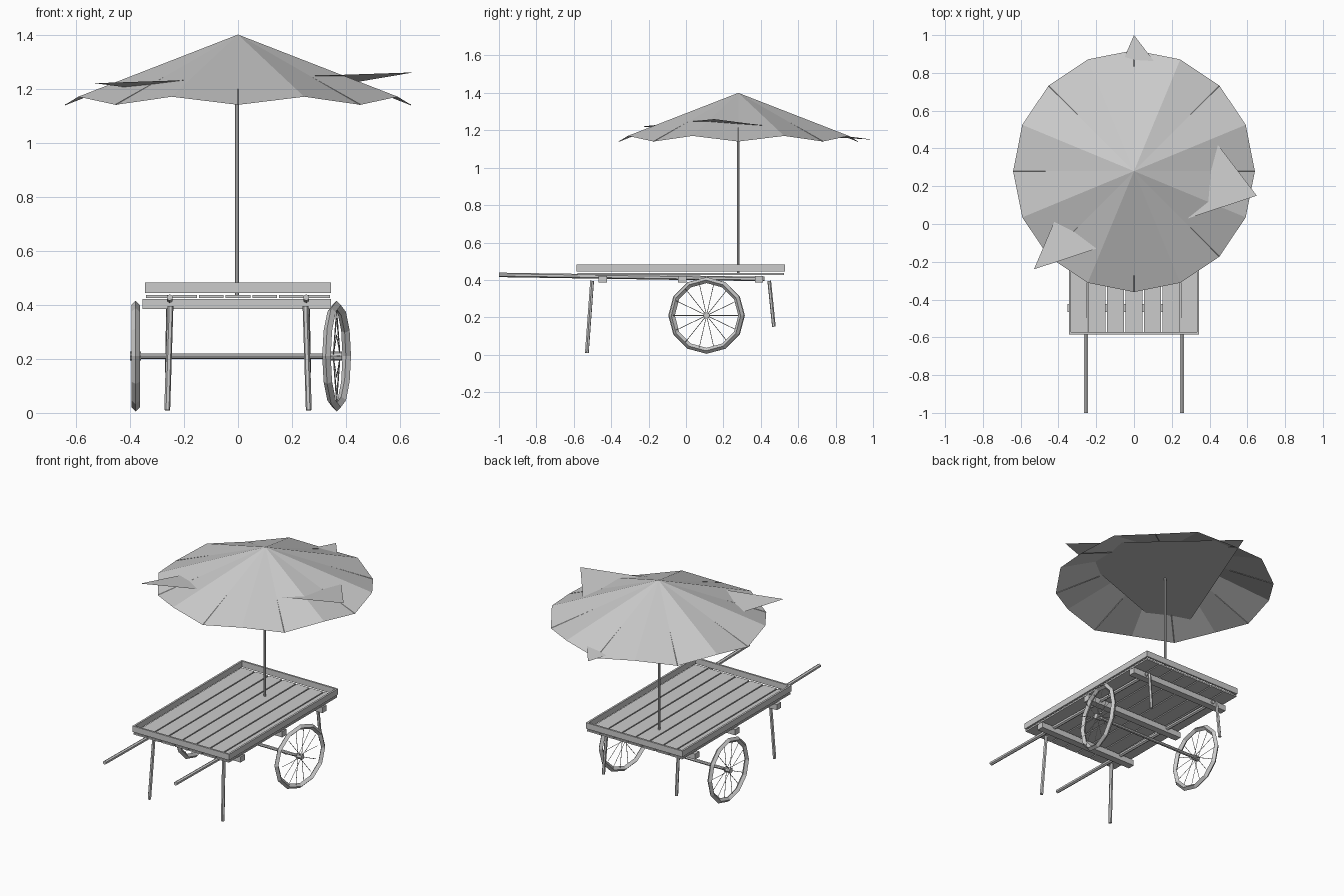
import bpy
from math import cos, sin, pi
from mathutils import Vector

if "Cube" in bpy.data.objects:
    bpy.data.objects.remove(bpy.data.objects["Cube"])


def mesh_object(name, verts, faces):
    me = bpy.data.meshes.new(name)
    me.from_pydata(verts, [], faces)
    me.update()
    ob = bpy.data.objects.new(name, me)
    bpy.context.collection.objects.link(ob)
    return ob


def box(name, x, y, z):
    """Box from (min, max) ranges."""
    bpy.ops.mesh.primitive_cube_add(
        size=1, location=[(a + b) / 2 for a, b in (x, y, z)])
    ob = bpy.context.object
    ob.name = name
    ob.scale = [b - a for a, b in (x, y, z)]
    return ob


def rod(name, a, b, r, sides=6):
    """Round bar between two points."""
    a, b = Vector(a), Vector(b)
    bpy.ops.mesh.primitive_cylinder_add(
        vertices=sides, radius=r, depth=(b - a).length, location=(a + b) / 2)
    ob = bpy.context.object
    ob.name = name
    ob.rotation_euler = (b - a).to_track_quat('Z', 'Y').to_euler()
    return ob


# Bed: planks and raised border
for i in range(7):
    x = (i - 3) * 0.0985
    box("bed_plank", (x - 0.0455, x + 0.0455), (-0.58, 0.525), (0.426, 0.436))
for s in (-1, 1):
    box("bed_side_rail", sorted((s * 0.333, s * 0.345)), (-0.585, 0.53), (0.444, 0.482))
for y in (-0.585, 0.518):
    box("bed_end_rail", (-0.345, 0.345), (y, y + 0.012), (0.444, 0.482))

# Cross beams under the bed
for y in (-0.445, -0.02, 0.39):
    box("cross_beam", (-0.353, 0.345), (y - 0.022, y + 0.022), (0.385, 0.421))

# Handles and legs
for s in (-1, 1):
    rod("handle", (s * 0.253, -1.0, 0.427), (s * 0.253, 0.42, 0.405), 0.012)
    rod("front_leg", (s * 0.25, -0.502, 0.395), (s * 0.262, -0.53, 0.01), 0.011)
    rod("rear_leg", (s * 0.256, 0.445, 0.395), (s * 0.261, 0.47, 0.15), 0.010)

# Axle and spoked wheels
WY, WZ = 0.11, 0.21
rod("axle", (-0.37, WY, WZ), (0.37, WY, WZ), 0.010, 8)
for wx, turn in ((-0.379, 0.0), (0.365, 0.2)):
    bpy.ops.mesh.primitive_torus_add(
        major_segments=12, minor_segments=4, major_radius=0.189,
        minor_radius=0.016, location=(wx, WY, WZ), rotation=(turn, pi / 2, 0))
    bpy.context.object.name = "wheel_rim"
    rod("wheel_hub", (wx - 0.02, WY, WZ), (wx + 0.02, WY, WZ), 0.017, 8)
    for i in range(14):
        a = 2 * pi * i / 14
        d = Vector((0, cos(a), sin(a)))
        c = Vector((wx, WY, WZ))
        side = Vector((0.012 if i % 2 else -0.012, 0, 0))
        rod("wheel_spoke", c + d * 0.014 + side, c + d * 0.18, 0.0017, 4)

# Parasol pole
PY = 0.28
rod("parasol_pole", (-0.004, PY, 0.43), (-0.004, PY, 1.385), 0.007, 8)

# Parasol canopy: 16-sided cone with a scalloped rim
N = 16
rim = [(0.64 * cos(2 * pi * i / N), PY + 0.64 * sin(2 * pi * i / N),
        1.17 if i % 2 else 1.14) for i in range(N)]
mesh_object("parasol_canopy", [(0, PY, 1.40)] + rim,
            [(0, 1 + i, 1 + (i + 1) % N) for i in range(N)])

# Flat lining sheet whose three corners poke through the canopy
mesh_object("parasol_lining",
            [(0.65, 0.15, 1.26), (-0.53, -0.24, 1.22), (0.0, 1.0, 1.15)],
            [(0, 1, 2)])

# Thin ribs along the canopy creases
top = Vector((0, PY, 1.395))
for p in rim[::2]:
    end = Vector(p)
    rod("parasol_rib", top.lerp(end, 0.6), end, 0.002, 4)
